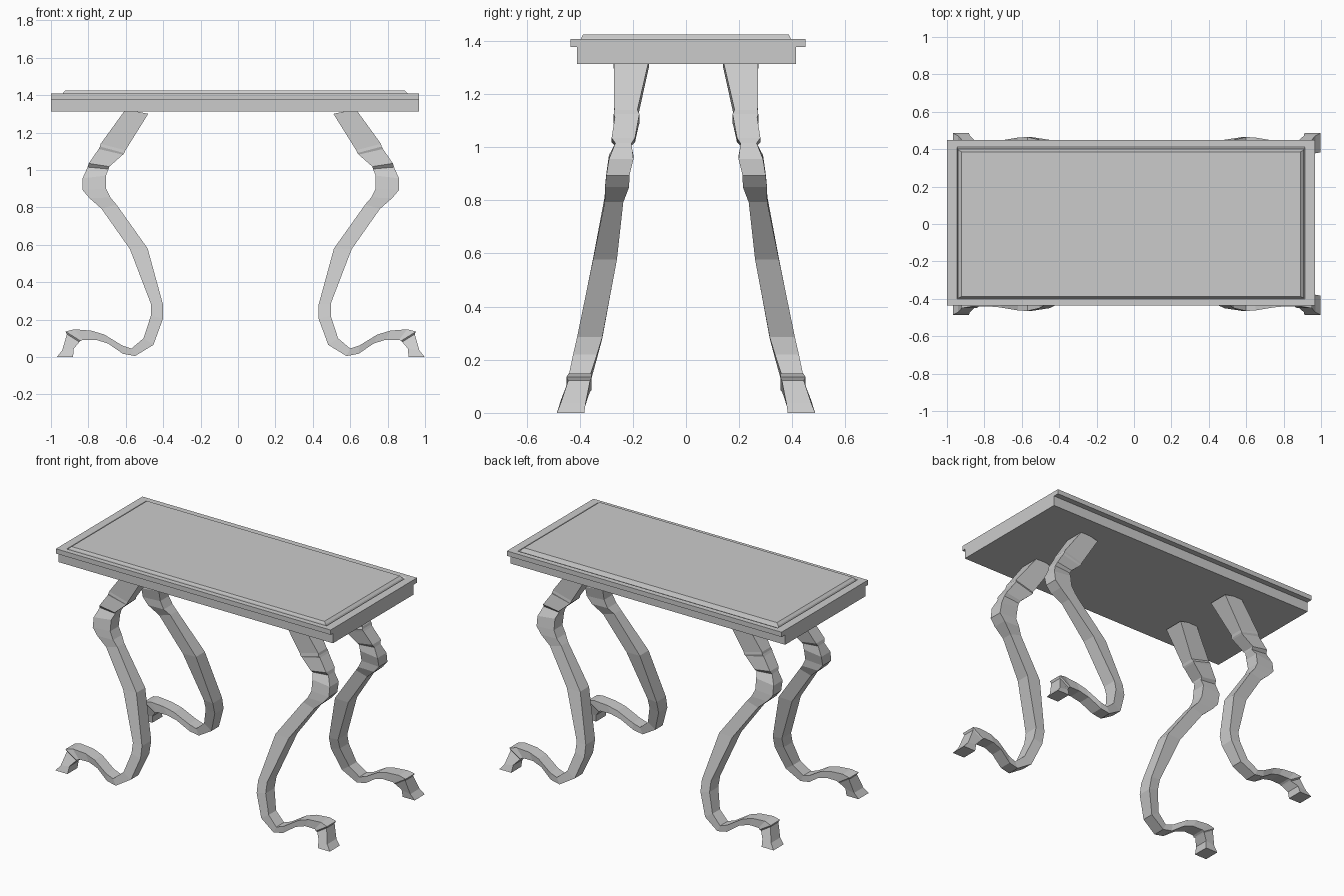
import bpy, bmesh

LEG_AXIS_X = 0.015  # the legs mirror about this x


def loft(name, rings):
    """Skin a chain of four-sided rings and cap both ends."""
    bm = bmesh.new()
    loops = [[bm.verts.new(p) for p in ring] for ring in rings]
    for a, b in zip(loops, loops[1:]):
        for i in range(4):
            j = (i + 1) % 4
            bm.faces.new((a[i], a[j], b[j], b[i]))
    bm.faces.new(loops[0])
    bm.faces.new(loops[-1])
    bmesh.ops.recalc_face_normals(bm, faces=bm.faces)
    mesh = bpy.data.meshes.new(name)
    bm.to_mesh(mesh)
    bm.free()
    obj = bpy.data.objects.new(name, mesh)
    bpy.context.collection.objects.link(obj)
    return obj


def rect(x0, x1, y0, y1, z):
    return [(x0, y0, z), (x1, y0, z), (x1, y1, z), (x0, y1, z)]


# Table top: apron, overhanging board, shallow groove and raised panel
loft("table_top", [
    rect(-1.0, 0.968, -0.411, 0.414, 1.313),
    rect(-1.0, 0.968, -0.411, 0.414, 1.377),
    rect(-1.0, 0.968, -0.435, 0.450, 1.377),
    rect(-1.0, 0.968, -0.435, 0.450, 1.408),
    rect(-0.947, 0.915, -0.402, 0.416, 1.408),
    rect(-0.942, 0.910, -0.397, 0.400, 1.400),
    rect(-0.936, 0.904, -0.394, 0.393, 1.412),
    rect(-0.922, 0.890, -0.387, 0.386, 1.425),
])

# Leg stations: outer x, z, inner x, z, then near and far y
LEG = [
    (0.630, 1.325, 0.510, 1.300, 0.140, 0.272),
    (0.764, 1.140, 0.632, 1.105, 0.183, 0.270),
    (0.768, 1.125, 0.638, 1.090, 0.175, 0.272),
    (0.775, 1.112, 0.645, 1.082, 0.178, 0.268),
    (0.828, 1.035, 0.718, 1.018, 0.192, 0.280),
    (0.834, 1.015, 0.722, 1.005, 0.205, 0.266),
    (0.861, 0.955, 0.736, 0.970, 0.198, 0.290),
    (0.861, 0.893, 0.736, 0.900, 0.213, 0.300),
    (0.825, 0.850, 0.712, 0.852, 0.214, 0.305),
    (0.760, 0.793, 0.680, 0.815, 0.236, 0.306),
    (0.608, 0.577, 0.513, 0.580, 0.260, 0.350),
    (0.496, 0.285, 0.431, 0.280, 0.315, 0.410),
    (0.496, 0.220, 0.431, 0.205, 0.335, 0.425),
    (0.535, 0.100, 0.482, 0.065, 0.374, 0.450),
    (0.600, 0.045, 0.580, 0.005, 0.385, 0.465),
    (0.650, 0.062, 0.645, 0.017, 0.382, 0.462),
    (0.745, 0.120, 0.725, 0.072, 0.365, 0.446),
    (0.815, 0.141, 0.790, 0.092, 0.357, 0.440),
    (0.905, 0.148, 0.860, 0.092, 0.355, 0.442),
    (0.952, 0.136, 0.872, 0.086, 0.355, 0.450),
    (0.945, 0.122, 0.878, 0.080, 0.361, 0.443),
    (0.970, 0.035, 0.908, 0.045, 0.378, 0.472),
    (0.998, 0.000, 0.912, 0.000, 0.383, 0.486),
]

# Four curved legs, mirrored left/right and front/back
for side, sx in (("left", -1), ("right", 1)):
    for end, sy in (("front", -1), ("back", 1)):
        rings = []
        for ox, oz, ix, iz, y0, y1 in LEG:
            a = LEG_AXIS_X + sx * (ox - LEG_AXIS_X)
            b = LEG_AXIS_X + sx * (ix - LEG_AXIS_X)
            rings.append([(a, sy * y0, oz), (a, sy * y1, oz),
                          (b, sy * y1, iz), (b, sy * y0, iz)])
        loft(f"{end}_{side}_leg", rings)
